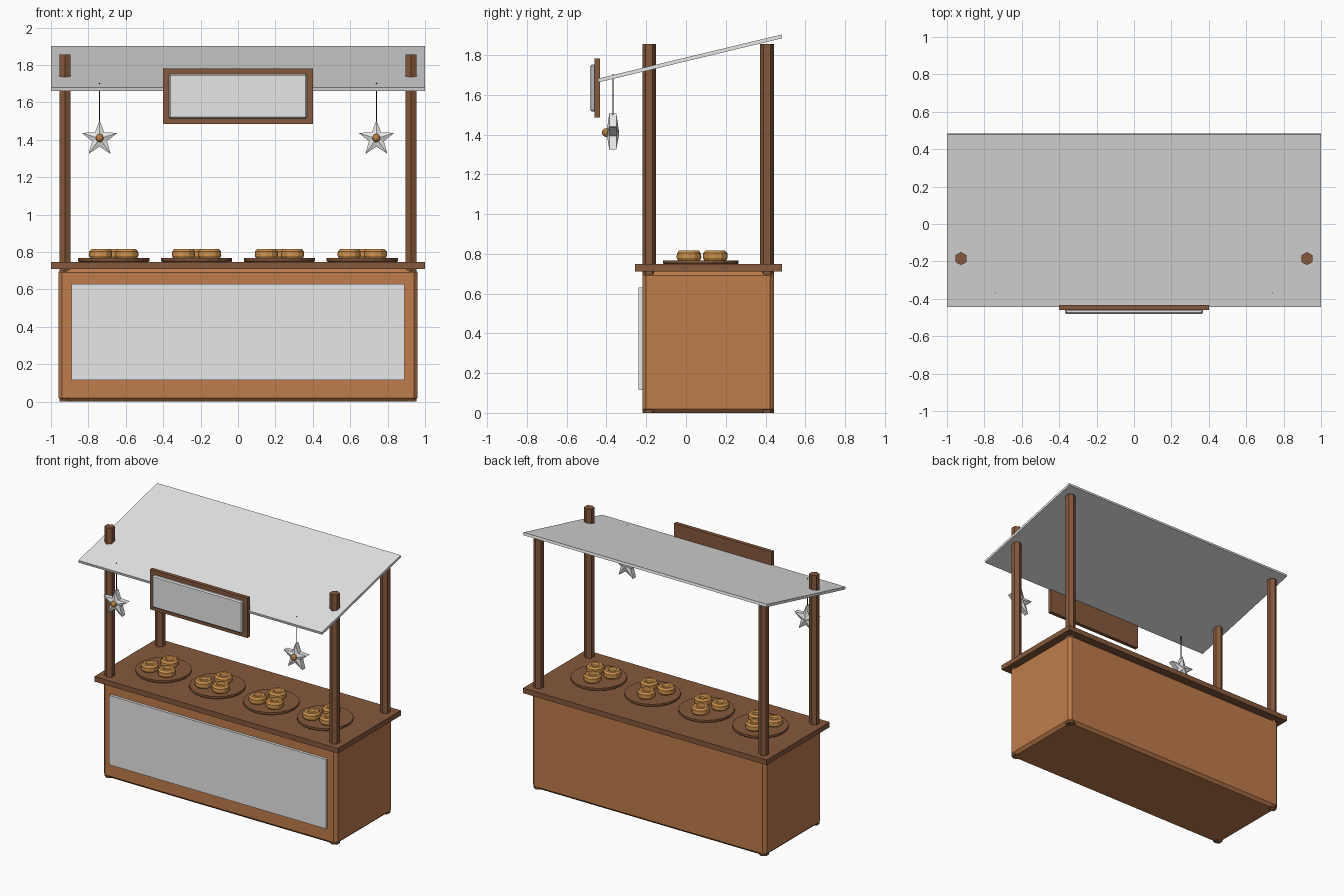
import bpy, bmesh
from math import sin, cos, pi, radians
from mathutils import Matrix, Vector

if "Cube" in bpy.data.objects:
    bpy.data.objects.remove(bpy.data.objects["Cube"], do_unlink=True)


def material(name, rgb):
    mat = bpy.data.materials.new(name)
    mat.use_nodes = True
    color = (*rgb, 1)
    mat.diffuse_color = color
    mat.node_tree.nodes["Principled BSDF"].inputs["Base Color"].default_value = color
    return mat


pale = material("pale grey", (0.8, 0.8, 0.8))
wood = material("warm wood", (0.52, 0.2, 0.07))
dark_wood = material("dark wood", (0.24, 0.1, 0.045))
crust = material("golden crust", (0.6, 0.28, 0.07))
amber = material("amber", (0.48, 0.22, 0.06))
cord = material("dark cord", (0.04, 0.03, 0.025))


def finish(name, bm, mat, location=(0, 0, 0)):
    bmesh.ops.recalc_face_normals(bm, faces=bm.faces)
    mesh = bpy.data.meshes.new(name)
    bm.to_mesh(mesh)
    bm.free()
    mesh.materials.append(mat)
    obj = bpy.data.objects.new(name, mesh)
    obj.location = location
    bpy.context.collection.objects.link(obj)
    return obj


def box(name, low, high, mat, bevel=0):
    low, high = Vector(low), Vector(high)
    bm = bmesh.new()
    bmesh.ops.create_cube(bm, size=1, matrix=Matrix.Diagonal((*(high - low), 1)))
    if bevel:
        bmesh.ops.bevel(bm, geom=bm.edges[:], offset=bevel, segments=1, affect="EDGES")
    return finish(name, bm, mat, (low + high) / 2)


def lathe(name, profile, sides, mat, location, turn=0):
    """Revolve (radius, height) points around the upright axis."""
    bm = bmesh.new()
    rings = []
    for radius, z in profile:
        angles = [turn + 2 * pi * i / sides for i in range(sides)]
        rings.append([bm.verts.new((radius * cos(a), radius * sin(a), z)) for a in angles])
    for a, b in zip(rings, rings[1:]):
        for i in range(sides):
            j = (i + 1) % sides
            bm.faces.new((a[i], a[j], b[j], b[i]))
    bm.faces.new(rings[0])
    bm.faces.new(rings[-1])
    return finish(name, bm, mat, location)


def star(name, location, outer=0.1, inner=0.042, rim=0.018, peak=0.032):
    """Five-pointed star with a thick rim and a raised centre on both faces."""
    bm = bmesh.new()
    loops, tips = [], []
    for side in (-1, 1):
        loop = []
        for i in range(10):
            r = inner if i % 2 else outer
            a = pi / 2 + i * pi / 5
            loop.append(bm.verts.new((r * cos(a), side * rim, r * sin(a))))
        loops.append(loop)
        tips.append(bm.verts.new((0, side * peak, 0)))
    for i in range(10):
        j = (i + 1) % 10
        bm.faces.new((loops[0][i], loops[0][j], loops[1][j], loops[1][i]))
        for loop, tip in zip(loops, tips):
            bm.faces.new((loop[i], loop[j], tip))
    return finish(name, bm, pale, location)


# Counter: chamfered cabinet, front panel and worktop
box("cabinet", (-0.96, -0.22, 0), (0.96, 0.442, 0.712), wood, 0.02)
box("front_panel", (-0.89, -0.24, 0.115), (0.89, -0.21, 0.63), pale)
box("worktop", (-1, -0.257, 0.71), (1, 0.483, 0.748), dark_wood)

# Four hexagonal posts
for depth, y in (("front", -0.185), ("back", 0.407)):
    for side, x in (("left", 0.925), ("right", -0.925)):
        lathe(f"{depth}_{side}_post", [(0.035, 0), (0.035, 1.856)], 6,
              dark_wood, (x, y, 0), pi / 6)

# Sloping roof
roof = box("roof", (-1, -0.455, 1.773), (1, 0.495, 1.792), pale)
roof.rotation_euler.x = radians(13.5)

# Hanging sign
box("sign_board", (-0.4, -0.461, 1.485), (0.4, -0.433, 1.782), dark_wood)
box("sign_face", (-0.37, -0.482, 1.515), (0.37, -0.455, 1.753), pale, 0.008)

# Star ornaments on cords
for side, x in (("left", 0.74), ("right", -0.74)):
    y = -0.368
    star(f"{side}_star", (x, y, 1.406))
    lathe(f"{side}_cord", [(0.003, 1.49), (0.003, 1.704)], 6, cord, (x, y, 0))
    bm = bmesh.new()
    bmesh.ops.create_uvsphere(bm, u_segments=10, v_segments=6, radius=0.022)
    finish(f"{side}_star_knob", bm, amber, (x, y - 0.033, 1.41))

# Round trays, each with three ring buns
tray_profile = [(0.185, 0), (0.19, 0.006), (0.19, 0.02)]
bun_profile = [(0.055, 0), (0.062, 0.012), (0.061, 0.036), (0.049, 0.049),
               (0.03, 0.049), (0.022, 0.036)]
for t in range(4):
    x, y = (t - 1.5) * 0.443, 0.075
    lathe(f"tray_{t + 1}", tray_profile, 20, dark_wood, (x, y, 0.747))
    for b, (dx, dy) in enumerate(((-0.07, -0.06), (0, 0.072), (0.07, -0.06))):
        lathe(f"bun_{t + 1}_{b + 1}", bun_profile, 12, crust, (x + dx, y + dy, 0.767))
